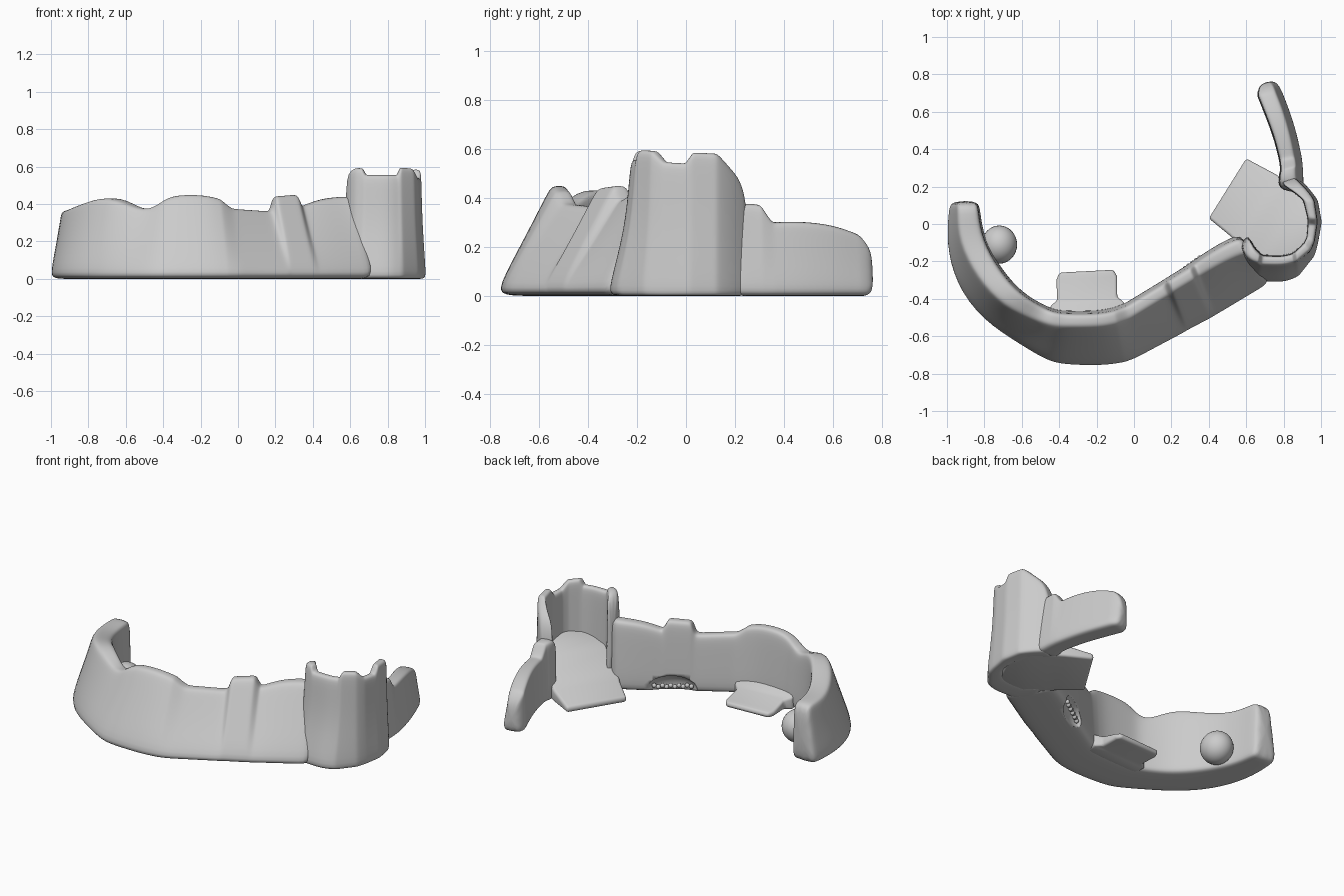
import bpy, bmesh, math
from mathutils import Vector


def finish(name, verts, faces):
    me = bpy.data.meshes.new(name)
    me.from_pydata(verts, [], faces)
    bm = bmesh.new()
    bm.from_mesh(me)
    bmesh.ops.recalc_face_normals(bm, faces=bm.faces)
    bm.to_mesh(me)
    bm.free()
    me.polygons.foreach_set("use_smooth", [True] * len(me.polygons))
    ob = bpy.data.objects.new(name, me)
    bpy.context.collection.objects.link(ob)
    return ob


def is_step(s, q):
    return abs(s[5] - q[5]) > 0.025 and (Vector(s[:2]) - Vector(q[:2])).length < 0.08


def loft_wall(name, stations, flare=0.5, lean=0.95):
    """station = outer x,y, inner x,y, batter fraction, height"""
    # add a support row next to every steep step so it stays crisp
    rows, last = [], len(stations) - 1
    for k, s in enumerate(stations):
        prev, nxt = stations[max(k - 1, 0)], stations[min(k + 1, last)]
        if is_step(s, nxt) and not is_step(s, prev) and k > 0:
            rows.append(tuple(a + (b - a) * 0.15 for a, b in zip(s, prev)))
        rows.append(s)
        if is_step(s, prev) and not is_step(s, nxt) and k < last:
            rows.append(tuple(a + (b - a) * 0.15 for a, b in zip(s, nxt)))
    verts, faces, n = [], [], 12
    for ox, oy, ix, iy, f, h in rows:
        o, i = Vector((ox, oy)), Vector((ix, iy))
        section = [(0.94, 0), (0.5, 0), (0.06, 0), (0, 0.035), (f * flare, h * 0.5),
                   (f * 0.95, h * 0.94), (f + 0.03, h + 0.008), ((f + lean) / 2, h + 0.01),
                   (lean - 0.03, h + 0.008), (lean, h * 0.93), ((1 + lean) / 2, h * 0.5), (1, 0.025)]
        for t, z in section:
            p = o.lerp(i, t)
            verts.append((p.x, p.y, z))
    m = len(rows)
    for s in range(m - 1):
        for k in range(n):
            a, b = s * n + k, s * n + (k + 1) % n
            faces.append((a, b, b + n, a + n))
    faces.append(tuple(range(n))[::-1])
    faces.append(tuple(range((m - 1) * n, m * n)))
    ob = finish(name, verts, faces)
    sub = ob.modifiers.new("smooth", "SUBSURF")
    sub.levels = sub.render_levels = 2
    return ob


def ramp(name, rows):
    """row = left x,y, right x,y, height; solid down to the ground"""
    verts, faces = [], []
    for lx, ly, rx, ry, z in rows:
        verts += [(lx, ly, 0.003), (rx, ry, 0.003), (rx, ry, z), (lx, ly, z)]
    m = len(rows)
    for s in range(m - 1):
        for k in range(4):
            a, b = s * 4 + k, s * 4 + (k + 1) % 4
            faces.append((a, a + 4, b + 4, b))
    faces += [(0, 1, 2, 3), tuple(range(4 * m - 4, 4 * m))[::-1]]
    ob = finish(name, verts, faces)
    bev = ob.modifiers.new("soft_edges", "BEVEL")
    bev.width, bev.segments = 0.015, 3
    return ob


def ball(name, loc, scale, rot=0, seg=32):
    bpy.ops.mesh.primitive_uv_sphere_add(segments=seg, ring_count=seg // 2, radius=1,
                                         location=loc, rotation=(0, 0, rot))
    ob = bpy.context.object
    ob.name, ob.scale = name, scale
    bpy.ops.object.shade_smooth()
    return ob


# Long curved wall with broken top
wall = loft_wall("curved_wall", [
    (-0.985, 0.125, -0.83, 0.125, 0.25, 0.34),
    (-0.995, 0.07, -0.82, 0.07, 0.28, 0.36),
    (-1.01, -0.10, -0.80, -0.08, 0.32, 0.355),
    (-0.965, -0.32, -0.70, -0.25, 0.45, 0.40),
    (-0.82, -0.52, -0.59, -0.37, 0.50, 0.44),
    (-0.60, -0.66, -0.48, -0.43, 0.60, 0.35),
    (-0.47, -0.74, -0.42, -0.455, 0.66, 0.38),
    (-0.38, -0.765, -0.36, -0.46, 0.68, 0.44),
    (-0.16, -0.77, -0.19, -0.46, 0.68, 0.44),
    (-0.045, -0.75, -0.105, -0.44, 0.68, 0.415),
    (0.01, -0.73, -0.05, -0.42, 0.68, 0.365),
    (0.275, -0.59, 0.155, -0.295, 0.70, 0.35),
    (0.29, -0.58, 0.17, -0.285, 0.70, 0.43),
    (0.415, -0.515, 0.29, -0.21, 0.70, 0.44),
    (0.44, -0.50, 0.31, -0.195, 0.70, 0.375),
    (0.55, -0.435, 0.42, -0.12, 0.68, 0.42),
    (0.69, -0.35, 0.53, -0.06, 0.65, 0.43),
    (0.75, -0.31, 0.58, -0.06, 0.60, 0.43)], 0.48, 0.94)

# Open half-round tower shell with crenels
loft_wall("tower_shell", [
    (0.55, -0.14, 0.605, -0.045, 0.30, 0.54),
    (0.575, -0.25, 0.645, -0.12, 0.45, 0.585),
    (0.645, -0.30, 0.675, -0.15, 0.58, 0.58),
    (0.66, -0.31, 0.69, -0.16, 0.58, 0.545),
    (0.80, -0.32, 0.795, -0.165, 0.60, 0.545),
    (0.87, -0.29, 0.845, -0.15, 0.58, 0.545),
    (0.885, -0.28, 0.86, -0.14, 0.55, 0.585),
    (0.97, -0.17, 0.905, -0.10, 0.40, 0.58),
    (0.985, -0.11, 0.92, -0.07, 0.32, 0.535),
    (1.005, 0.00, 0.925, 0.00, 0.32, 0.53),
    (1.005, 0.02, 0.925, 0.03, 0.32, 0.575),
    (0.985, 0.13, 0.90, 0.13, 0.25, 0.57),
    (0.94, 0.19, 0.85, 0.17, 0.20, 0.51),
    (0.90, 0.23, 0.80, 0.20, 0.18, 0.47),
    (0.87, 0.26, 0.78, 0.23, 0.18, 0.36)], 0.75)

# Short rear wall with rounded end
loft_wall("rear_wall", [
    (0.91, 0.16, 0.77, 0.18, 0.20, 0.35),
    (0.91, 0.25, 0.77, 0.25, 0.30, 0.37),
    (0.905, 0.32, 0.78, 0.29, 0.30, 0.36),
    (0.90, 0.36, 0.775, 0.335, 0.30, 0.29),
    (0.875, 0.48, 0.745, 0.46, 0.28, 0.295),
    (0.835, 0.61, 0.695, 0.59, 0.25, 0.28),
    (0.79, 0.72, 0.655, 0.69, 0.25, 0.24),
    (0.755, 0.775, 0.67, 0.75, 0.25, 0.17)])

# Ramp rising into the tower, and small platform behind the wall
ramp("tower_ramp", [
    (0.40, 0.03, 0.60, 0.35, 0.04),
    (0.51, -0.06, 0.75, 0.27, 0.08),
    (0.57, -0.12, 0.83, 0.22, 0.13),
    (0.63, -0.20, 0.91, 0.16, 0.21),
    (0.72, -0.235, 0.95, 0.08, 0.25),
    (0.86, -0.21, 0.955, -0.02, 0.28)])
ramp("platform", [
    (-0.40, -0.26, -0.11, -0.245, 0.035),
    (-0.415, -0.30, -0.09, -0.28, 0.04),
    (-0.41, -0.41, -0.09, -0.39, 0.07),
    (-0.45, -0.44, -0.05, -0.42, 0.08),
    (-0.44, -0.52, -0.05, -0.50, 0.13)])

# Boulder beside the left end
ball("boulder", (-0.72, -0.11, 0.10), (0.095, 0.102, 0.1))

# Arched niche cut in the inner wall face, with pebbles inside
ang = math.radians(36)
cutter = ball("niche_cutter", (0.26, -0.225, 0.02), (0.15, 0.06, 0.09), ang)
cutter.hide_render = True
cutter.hide_set(True)
cut = wall.modifiers.new("niche", "BOOLEAN")
cut.operation, cut.object, cut.solver = "DIFFERENCE", cutter, "EXACT"
for k in range(10):
    s = (k - 4.5) * 0.024
    ball("pebble", (0.265 + s * math.cos(ang), -0.245 + s * math.sin(ang), 0.035 + 0.008 * (k % 2)),
         (0.014,) * 3, 0, 12)
